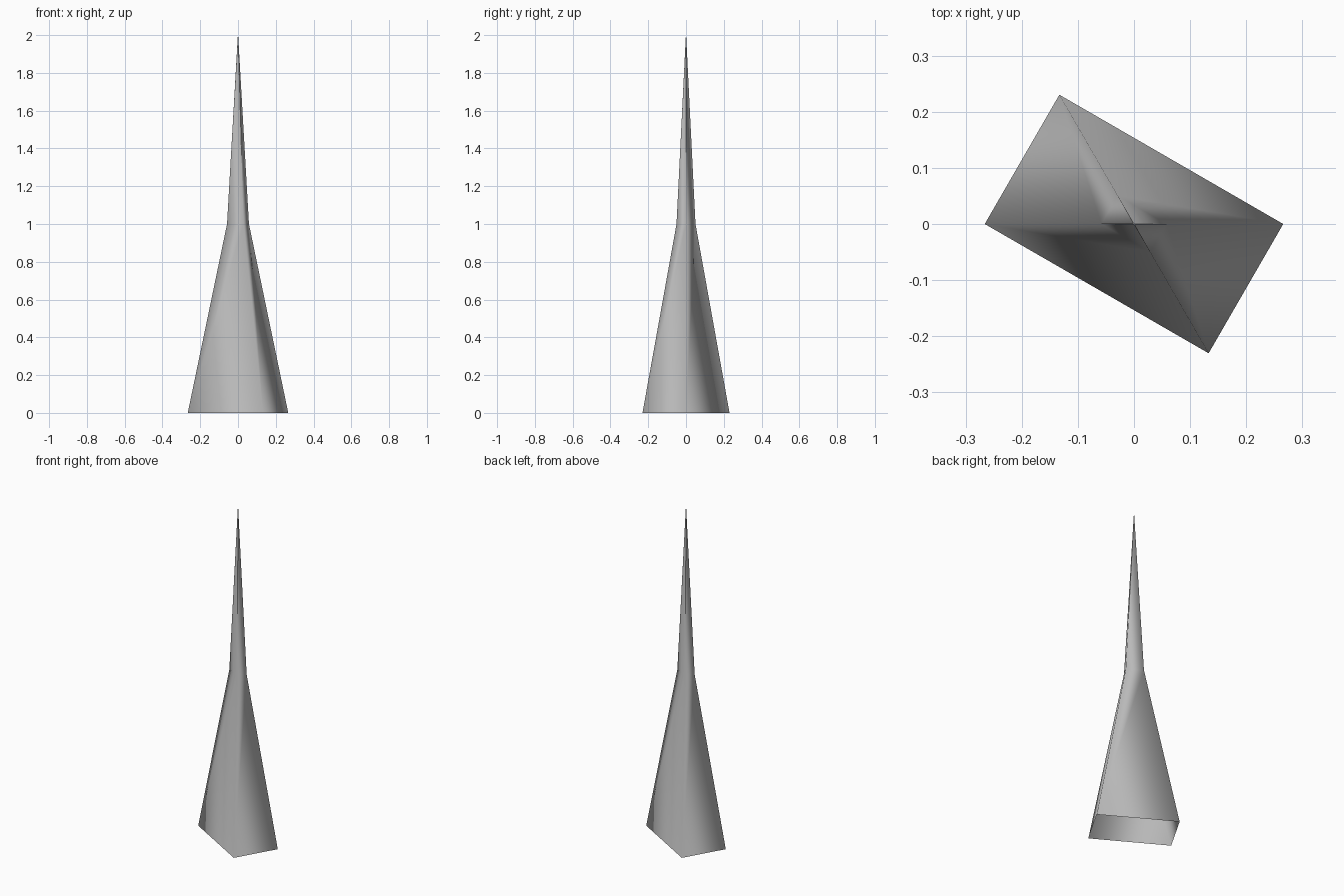
import bpy, bmesh
from math import cos, sin, radians

cube = bpy.data.objects.get("Cube")
if cube:
    bpy.data.objects.remove(cube, do_unlink=True)

# Plain grey surface
mat = bpy.data.materials.new("grey")
mat.use_nodes = True
grey = (0.5, 0.5, 0.5, 1.0)
mat.diffuse_color = grey
mat.node_tree.nodes["Principled BSDF"].inputs["Base Color"].default_value = grey

# Spike: an oblong section tapering in two stages, open underneath
CORNERS = [radians(a) for a in (0, 120, 180, 300)]
STAGES = [(0.266, 0.0), (0.058, 1.0), (0.0008, 2.0)]  # radius, height

bm = bmesh.new()
rings = [[bm.verts.new((r * cos(a), r * sin(a), z)) for a in CORNERS]
         for r, z in STAGES]
for low, high in zip(rings, rings[1:]):
    for i in range(4):
        j = (i + 1) % 4
        bm.faces.new((low[i], low[j], high[j], high[i]))
for face in bm.faces:
    face.smooth = True

mesh = bpy.data.meshes.new("spike")
bm.to_mesh(mesh)
bm.free()
mesh.materials.append(mat)
spike = bpy.data.objects.new("spike", mesh)
bpy.context.collection.objects.link(spike)
